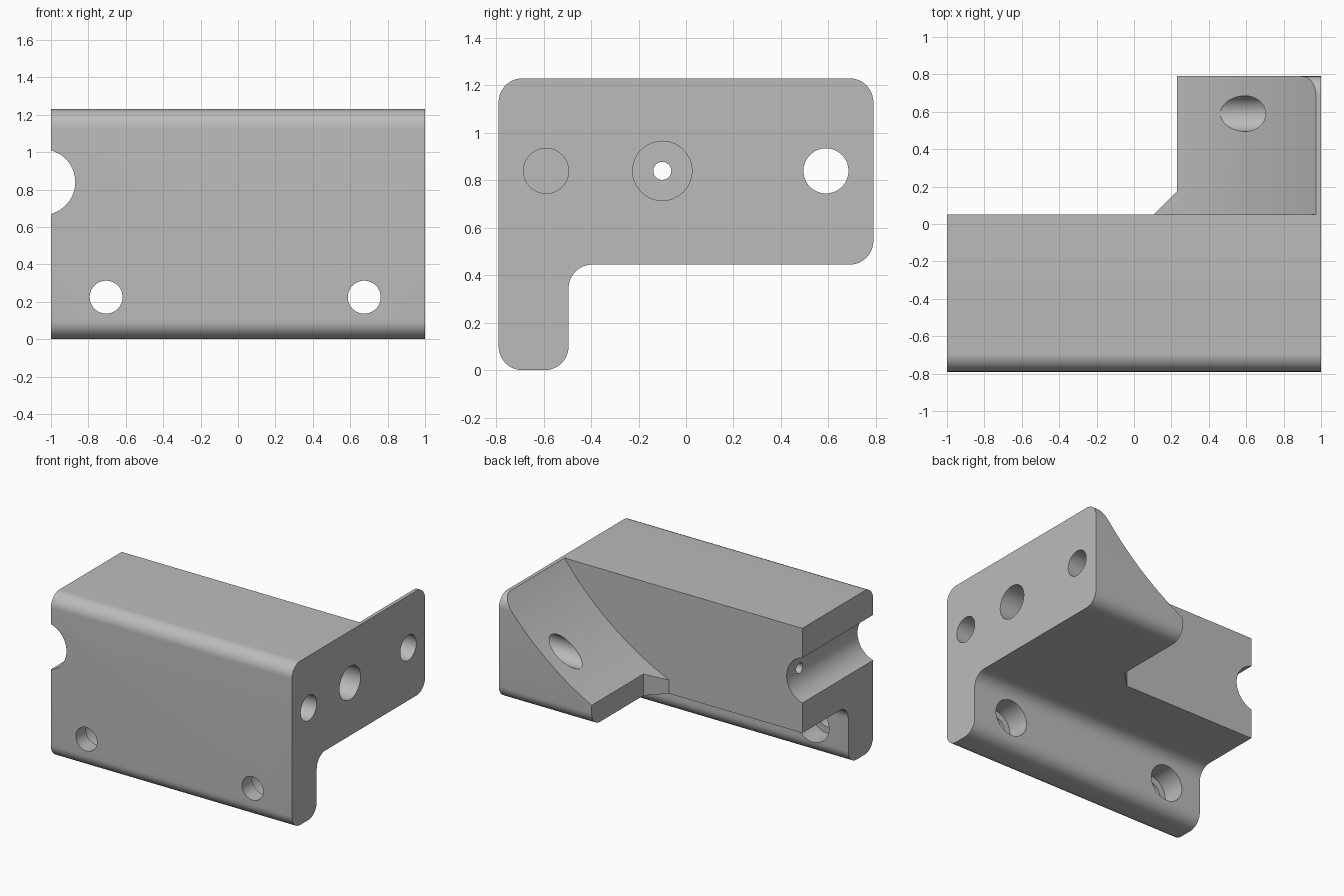
import bpy, bmesh
from math import pi, sin, cos, radians
from mathutils import Vector, Matrix

cube = bpy.data.objects.get("Cube")
if cube:
    bpy.data.objects.remove(cube, do_unlink=True)

grey = bpy.data.materials.new("light_grey")
grey.use_nodes = True
COLOUR = (0.5, 0.5, 0.5, 1)
grey.diffuse_color = COLOUR
grey.node_tree.nodes["Principled BSDF"].inputs["Base Color"].default_value = COLOUR


def make_object(name, bm):
    bmesh.ops.recalc_face_normals(bm, faces=bm.faces)
    mesh = bpy.data.meshes.new(name)
    bm.to_mesh(mesh)
    bm.free()
    mesh.materials.append(grey)
    obj = bpy.data.objects.new(name, mesh)
    bpy.context.collection.objects.link(obj)
    return obj


def prism(name, points, direction):
    """Extrude a flat outline along a direction."""
    bm = bmesh.new()
    face = bm.faces.new([bm.verts.new(p) for p in points])
    new = bmesh.ops.extrude_face_region(bm, geom=[face])["geom"]
    bmesh.ops.translate(bm, vec=direction,
                        verts=[v for v in new if isinstance(v, bmesh.types.BMVert)])
    return make_object(name, bm)


def rod(name, start, end, radius, segments=64):
    """Cylinder between two points."""
    start, end = Vector(start), Vector(end)
    axis = end - start
    turn = axis.to_track_quat("Z", "Y").to_matrix().to_4x4()
    bm = bmesh.new()
    bmesh.ops.create_cone(bm, cap_ends=True, segments=segments, radius1=radius,
                          radius2=radius, depth=axis.length,
                          matrix=Matrix.Translation((start + end) / 2) @ turn)
    return make_object(name, bm)


def rounded(corners, radius, steps=12):
    """Round every right-angled corner of an outline."""
    out = []
    for i, corner in enumerate(corners):
        c = Vector(corner)
        a = (Vector(corners[i - 1]) - c).normalized() * radius
        b = (Vector(corners[(i + 1) % len(corners)]) - c).normalized() * radius
        for k in range(steps + 1):
            t = pi / 2 * k / steps
            out.append(c + a * (1 - sin(t)) + b * (1 - cos(t)))
    return out


# L-shaped body, extruded across the full width
outline = rounded([(-0.79, 0), (-0.495, 0), (-0.495, 0.445),
                   (0.79, 0.445), (0.79, 1.23), (-0.79, 1.23)], 0.1)
bracket = prism("bracket", [(-1, y, z) for y, z in outline], (2, 0, 0))

cutters = [
    # open space behind the block, with a chamfer beside the wing
    prism("wing_side_cutter",
          [(-2, 0.05, -1), (0.105, 0.05, -1), (0.23, 0.175, -1), (0.23, 2, -1), (-2, 2, -1)],
          (0, 0, 4)),
    # concave top of the wing
    rod("wing_curve_cutter", (-0.778, 0.05, 2.562), (-0.778, 2, 2.562), 2.2, 256),
    # half-round notch in the end
    rod("notch_cutter", (-1.046, -1, 0.84), (-1.046, 0.5, 0.84), 0.176),
    # side holes and the stepped bore between them
    rod("wing_hole_cutter", (0, 0.59, 0.84), (1.5, 0.59, 0.84), 0.095),
    rod("blind_hole_cutter", (0.2, -0.59, 0.84), (1.5, -0.59, 0.84), 0.095),
    rod("bore_cutter", (0.2, -0.1, 0.84), (1.5, -0.1, 0.84), 0.125),
    rod("pin_hole_cutter", (-1.5, -0.1, 0.84), (0.5, -0.1, 0.84), 0.038, 32),
]
# stepped mounting holes in the leg
for x in (-0.705, 0.675):
    cutters.append(rod("mount_hole_cutter", (x, -1, 0.225), (x, -0.5, 0.225), 0.088))
    cutters.append(rod("counterbore_cutter", (x, -0.67, 0.225), (x, 0, 0.225), 0.135))

bpy.context.view_layer.objects.active = bracket
for cutter in cutters:
    mod = bracket.modifiers.new(cutter.name, "BOOLEAN")
    mod.operation = "DIFFERENCE"
    mod.solver = "EXACT"
    mod.object = cutter
    bpy.ops.object.modifier_apply(modifier=mod.name)
    bpy.data.objects.remove(cutter, do_unlink=True)

bpy.ops.object.select_all(action="DESELECT")
bracket.select_set(True)
bpy.ops.object.shade_smooth_by_angle(angle=radians(30))
